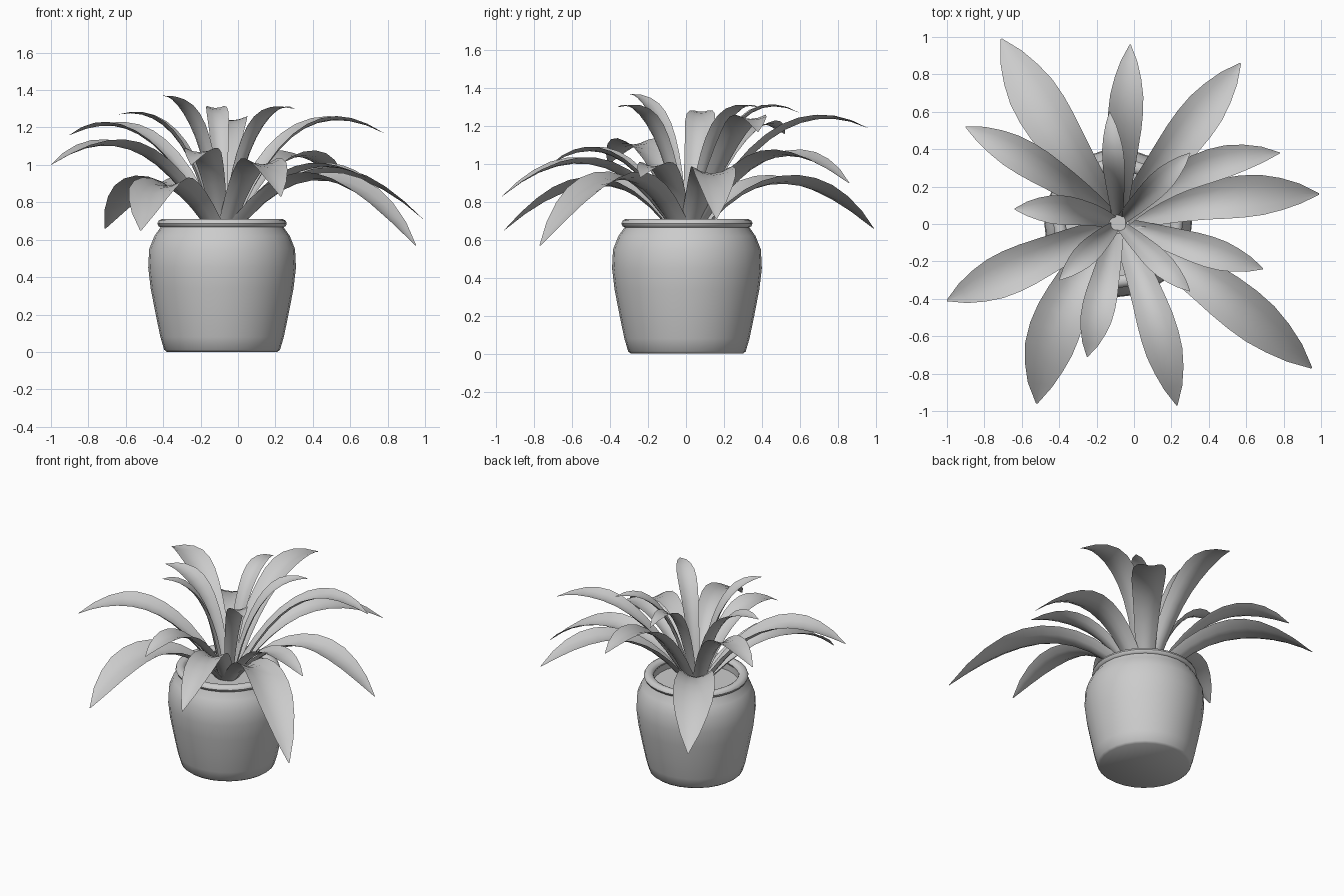
import bpy, math
from mathutils import Vector

if "Cube" in bpy.data.objects:
    bpy.data.objects.remove(bpy.data.objects["Cube"])

CX, CY = -0.085, 0.005


def make(name, verts, faces, angle=40):
    me = bpy.data.meshes.new(name)
    me.from_pydata(verts, [], faces)
    me.update()
    ob = bpy.data.objects.new(name, me)
    bpy.context.collection.objects.link(ob)
    bpy.ops.object.select_all(action='DESELECT')
    ob.select_set(True)
    bpy.context.view_layer.objects.active = ob
    bpy.ops.object.shade_smooth_by_angle(angle=math.radians(angle))
    return ob


def lathe(name, profile, n=28, closed=False, cap_first=False, cap_last=False):
    verts = [(CX + r * math.cos(2 * math.pi * i / n), CY + r * math.sin(2 * math.pi * i / n), z)
             for r, z in profile for i in range(n)]
    m = len(profile)
    faces = []
    for k in range(m if closed else m - 1):
        a, b = k * n, (k + 1) % m * n
        faces += [(a + i, a + (i + 1) % n, b + (i + 1) % n, b + i) for i in range(n)]
    if cap_first:
        faces.append(tuple(reversed(range(n))))
    if cap_last:
        faces.append(tuple(range((m - 1) * n, m * n)))
    return make(name, verts, faces)


# Pot body with inner wall and soil floor
lathe("pot", [(0.295, 0), (0.31, 0.012), (0.33, 0.08), (0.355, 0.2), (0.382, 0.34), (0.395, 0.45),
              (0.39, 0.55), (0.362, 0.62), (0.33, 0.665), (0.325, 0.69), (0.285, 0.69), (0.285, 0.63)],
      cap_first=True, cap_last=True)

# Rolled rim
lathe("pot_rim", [(0.313 + 0.033 * math.cos(a), 0.687 + 0.025 * math.sin(a))
                  for a in (2 * math.pi * k / 10 for k in range(10))], closed=True)

WIDTH = [(0, 0.42), (0.3, 0.72), (0.6, 1.0), (0.75, 0.92), (0.88, 0.6), (0.96, 0.25), (1, 0.03)]


def width_at(t):
    for (a, wa), (b, wb) in zip(WIDTH, WIDTH[1:]):
        if t <= b:
            return wa + (wb - wa) * (t - a) / (b - a)
    return WIDTH[-1][1]


# Arching leaf: tip position, highest point, full width, sideways bow, early rise
def leaf(name, tip, peak, width, bow=0.0, f=0.45):
    tip = Vector(tip)
    d = Vector((tip.x - CX, tip.y - CY, 0)).normalized()
    left = Vector((-d.y, d.x, 0))
    base = Vector((CX, CY, 0.60)) + d * 0.03
    rise, drop = peak - base.z, tip.z - base.z
    ctrl = base.lerp(tip, f) + left * bow * 2
    ctrl.z = base.z + rise + math.sqrt(max(rise * rise - rise * drop, 0))
    verts, faces = [], []
    n, cols = 11, 5
    for i in range(n + 1):
        t = i / n
        p = base * (1 - t) ** 2 + ctrl * 2 * t * (1 - t) + tip * t * t
        tan = ((ctrl - base) * (1 - t) + (tip - ctrl) * t).normalized()
        side = Vector((-tan.y, tan.x, 0)).normalized()
        nor = tan.cross(side)
        w = width * width_at(t) / 2
        cup = w * (0.6 - 0.45 * t)
        for j in range(cols):
            u = j / 2 - 1
            verts.append(p + side * u * w + nor * cup * (u * u - 0.5))
    for i in range(n):
        for j in range(cols - 1):
            a = i * cols + j
            faces.append((a, a + cols, a + cols + 1, a + 1))
    make(name, verts, faces, 60)


# Rosette of leaves, outer drooping ones to inner upright ones
leaves = [
    ((-0.71, 0.99, 0.66), 0.92, 0.28, 0.02),
    ((0.57, 0.86, 0.90), 1.06, 0.23),
    ((-0.02, 0.96, 1.19), 1.25, 0.19),
    ((0.78, 0.38, 1.17), 1.25, 0.18, 0.09),
    ((0.99, 0.16, 0.71), 0.97, 0.23, 0.05),
    ((0.69, -0.24, 0.93), 1.00, 0.17),
    ((0.95, -0.77, 0.57), 0.94, 0.26, 0.03),
    ((0.23, -0.97, 0.83), 1.02, 0.21, 0.03),
    ((-0.52, -0.96, 0.65), 0.91, 0.28, -0.08),
    ((-0.25, -0.71, 1.00), 1.08, 0.18),
    ((-1.00, -0.41, 1.00), 1.12, 0.24),
    ((-0.90, 0.52, 1.16), 1.22, 0.19, -0.03),
    ((-0.64, 0.08, 1.27), 1.28, 0.16, -0.03, 0.3),
    ((-0.13, 0.60, 1.27), 1.31, 0.12, 0.0, 0.3),
    ((0.30, -0.36, 1.30), 1.31, 0.13, 0.0, 0.3),
    ((0.30, 0.38, 1.30), 1.31, 0.13, 0.0, 0.3),
    ((-0.40, -0.30, 1.37), 1.37, 0.13, 0.0, 0.2),
]
for k, spec in enumerate(leaves, 1):
    leaf(f"leaf_{k:02d}", *spec)
